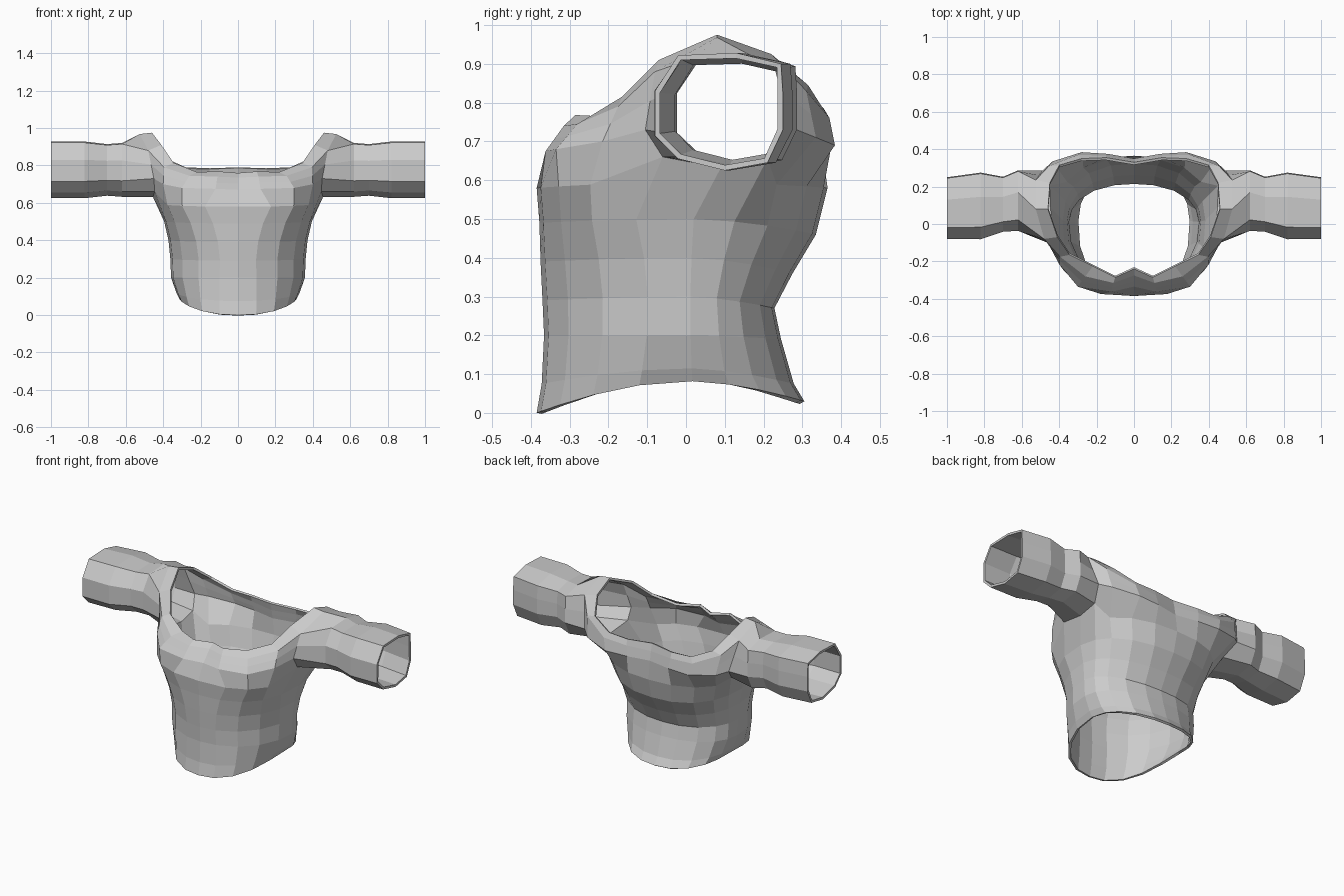
import bpy, bmesh
from math import sin, cos, radians
from mathutils import Vector

if "Cube" in bpy.data.objects:
    bpy.data.objects.remove(bpy.data.objects["Cube"])

# Half cross-section columns, front centre (0) to back centre (180 degrees)
ANGLES = [0, 15, 35, 55, 75, 92, 108, 125, 145, 165, 180]
A, B, C = 4, 5, 6          # columns that border the armhole

# Lower torso rows: y front, y back, half width, z front, z side, z back, front and back squareness
LOWER = [(-.385, .305, .31, 0, .082, .03, .86, .86),
         (-.372, .278, .328, .075, .115, .075, .88, .88),
         (-.366, .245, .358, .2, .2, .19, .95, .9),
         (-.370, .228, .362, .29, .3, .27, .98, .9),
         (-.375, .275, .372, .39, .4, .36, .92, .88),
         (-.378, .335, .395, .49, .5, .46, .8, .84),
         (-.385, .365, .43, .58, .595, .58, .66, .8)]


def torso_row(yf, yb, w, zf, zs, zb, front, back):
    row = []
    for a in ANGLES:
        s, c = sin(radians(a)), cos(radians(a))
        p = front if c > 0 else back
        y = (yf if c > 0 else yb) * abs(c) ** max(p, .8)
        z = zs + ((zf if c > 0 else zb) - zs) * abs(c) ** 1.5
        row.append(Vector((w * s ** p if 0 < a < 180 else 0, y, z)))
    return row


def points(*p):
    return [Vector(q) for q in p]


# Chest, shoulder and neckline rows
MID = points((0, -.335, .67), (.12, -.362, .675), (.30, -.335, .68), (.40, -.215, .70),
             (.45, -.105, .73), (.45, .08, .63), (.49, .285, .73), (.435, .335, .71),
             (.28, .384, .69), (.14, .375, .69), (0, .35, .69))
SHOULDER = points((0, -.275, .735), (.11, -.315, .74), (.26, -.28, .745), (.395, -.175, .79),
                  (.48, -.08, .88), (.525, .08, .968), (.525, .235, .91), (.455, .31, .83),
                  (.3, .37, .76), (.15, .365, .75), (0, .34, .745))
NECK = points((0, -.24, .76), (.1, -.285, .768), (.22, -.225, .765), (.345, -.165, .815),
              (.41, -.07, .91), (.46, .08, .975), (.45, .22, .925), (.40, .315, .845),
              (.28, .35, .79), (.15, .355, .785), (0, .33, .79))

rows = [torso_row(*r) for r in LOWER]
for col, p in ((A, (.445, -.06, .66)), (B, (.455, .09, .632)), (C, (.455, .21, .655))):
    rows[-1][col] = Vector(p)
arm_low = len(rows) - 1
rows += [MID, [m.lerp(s, .5) for m, s in zip(MID, SHOULDER)], SHOULDER, NECK]
arm_high = arm_low + 3

bm = bmesh.new()
grid = []
for i, row in enumerate(rows):
    grid.append([None if arm_low < i < arm_high and j == B else bm.verts.new(p)
                 for j, p in enumerate(row)])

# Torso wall with an open armhole
for i in range(len(rows) - 1):
    for j in range(len(ANGLES) - 1):
        if arm_low <= i < arm_high and j in (A, B):
            continue
        bm.faces.new((grid[i][j], grid[i][j + 1], grid[i + 1][j + 1], grid[i + 1][j]))

# Sleeve: ten-sided rings joined on at the armhole
ring = [grid[arm_low][A], grid[arm_low][B], grid[arm_low][C],
        grid[arm_low + 1][C], grid[arm_low + 2][C],
        grid[arm_high][C], grid[arm_high][B], grid[arm_high][A],
        grid[arm_low + 2][A], grid[arm_low + 1][A]]
CUFF = [(-.02, .655), (.1, .625), (.21, .645), (.25, .73), (.25, .82),
        (.245, .9), (.13, .928), (-.02, .922), (-.08, .83), (-.08, .715)]
# x, y scale, z scale, y shift
for x, sy, sz, dy in [(.62, .98, .95, .04), (.70, .89, .91, .02),
                      (.82, 1.08, 1.0, .012), (1.0, 1, 1, 0)]:
    new = [bm.verts.new((x, .09 + (y - .09) * sy + dy, .775 + (z - .775) * sz)) for y, z in CUFF]
    for k in range(10):
        n = (k + 1) % 10
        bm.faces.new((ring[k], ring[n], new[n], new[k]))
    ring = new

# Outward normals
bmesh.ops.recalc_face_normals(bm, faces=bm.faces)
bm.faces.ensure_lookup_table()
if bm.faces[0].normal.y > 0:
    bmesh.ops.reverse_faces(bm, faces=bm.faces)

mesh = bpy.data.meshes.new("long_sleeved_top")
bm.to_mesh(mesh)
bm.free()
top = bpy.data.objects.new("long_sleeved_top", mesh)
bpy.context.collection.objects.link(top)

# Mirror to the other side, then give the cloth thickness
mirror = top.modifiers.new("mirror", 'MIRROR')
mirror.use_clip = True
cloth = top.modifiers.new("cloth_thickness", 'SOLIDIFY')
cloth.thickness = .014
cloth.offset = -1
